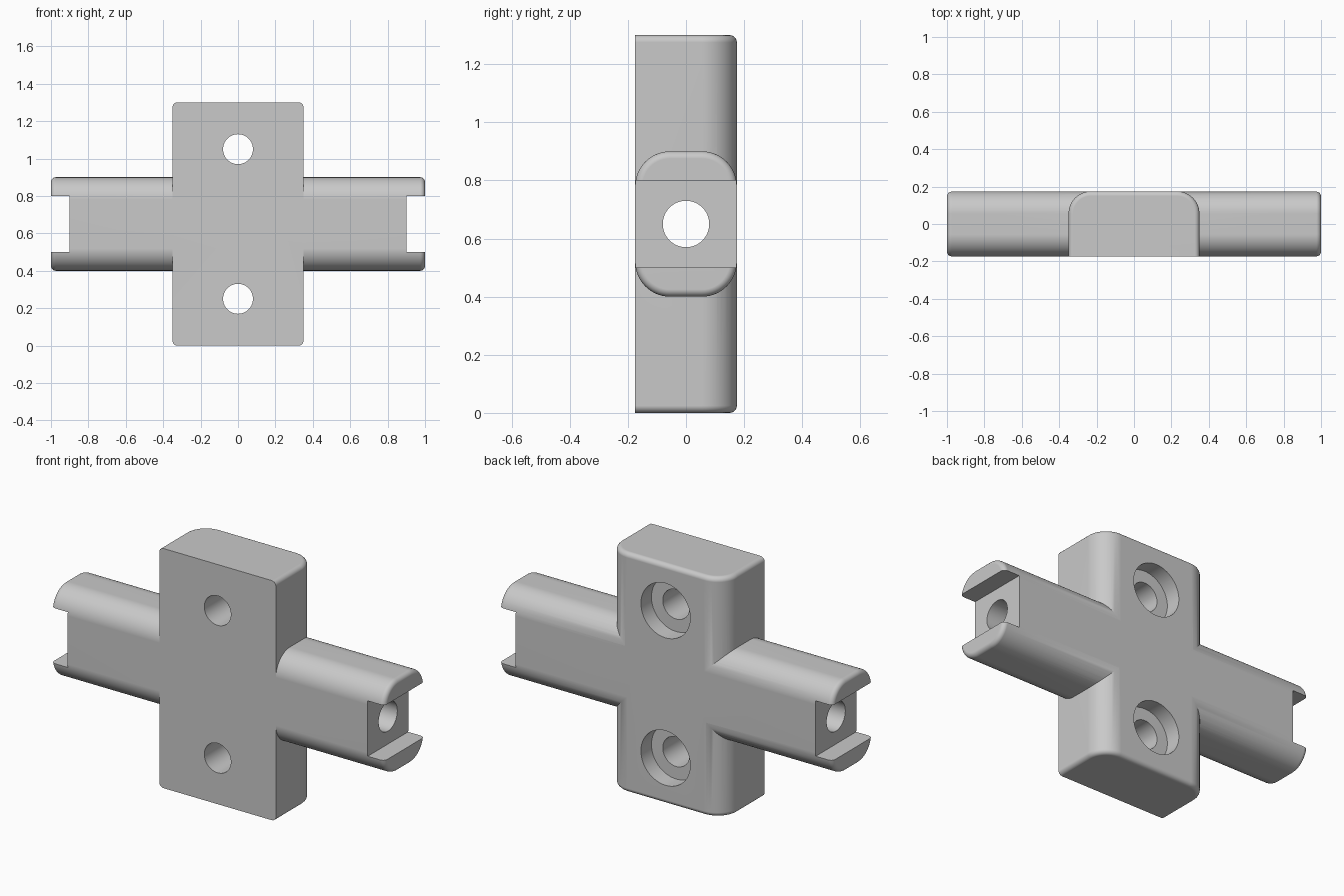
import bpy, bmesh, math
from mathutils import Matrix

if "Cube" in bpy.data.objects:
    bpy.data.objects.remove(bpy.data.objects["Cube"])

DEPTH = 0.175      # half thickness
ROUND = 0.12       # large edge rounding
FILLET = 0.025     # small end rounding
MID = 0.65         # height of the arm axis
BORE = 0.08        # radius of all through holes
GREY = (0.585, 0.585, 0.585, 1)

grey = bpy.data.materials.new("plain_grey")
grey.use_nodes = True
grey.diffuse_color = GREY
grey.node_tree.nodes["Principled BSDF"].inputs["Base Color"].default_value = GREY


def finish(bm, name):
    bmesh.ops.recalc_face_normals(bm, faces=bm.faces)
    mesh = bpy.data.meshes.new(name)
    bm.to_mesh(mesh)
    bm.free()
    obj = bpy.data.objects.new(name, mesh)
    mesh.materials.append(grey)
    bpy.context.collection.objects.link(obj)
    return obj


def bevel(bm, edges, radius, segments):
    bmesh.ops.bevel(bm, geom=edges, offset=radius, offset_type='OFFSET', segments=segments,
                    profile=0.5, affect='EDGES', clamp_overlap=False)


def box(name, size, centre, axis=None, keep_front=False):
    """Box rounded along one axis, with filleted ends; keep_front leaves the front edges sharp."""
    bm = bmesh.new()
    bmesh.ops.create_cube(bm, size=1)
    bmesh.ops.scale(bm, vec=size, verts=bm.verts)
    if axis is not None:
        half = size[axis] / 2

        def on_front(e):
            return keep_front and all(v.co.y < -DEPTH + 1e-4 for v in e.verts)

        def on_end(e):
            a, b = (v.co[axis] for v in e.verts)
            return abs(a - b) < 1e-5 and abs(abs(a) - half) < 1e-4

        bevel(bm, [e for e in bm.edges if not on_end(e) and not on_front(e)], ROUND, 14)
        bevel(bm, [e for e in bm.edges if on_end(e) and not on_front(e)], FILLET, 5)
    bmesh.ops.translate(bm, vec=centre, verts=bm.verts)
    return finish(bm, name)


def cylinder(name, radius, length, centre, turn_axis):
    bm = bmesh.new()
    bmesh.ops.create_cone(bm, cap_ends=True, segments=64, radius1=radius, radius2=radius, depth=length,
                          matrix=Matrix.Translation(centre) @ Matrix.Rotation(math.pi / 2, 4, turn_axis))
    return finish(bm, name)


def combine(target, tool, operation='DIFFERENCE'):
    bpy.context.view_layer.objects.active = target
    mod = target.modifiers.new("combine", 'BOOLEAN')
    mod.object, mod.operation, mod.solver = tool, operation, 'EXACT'
    bpy.ops.object.modifier_apply(modifier=mod.name)
    bpy.data.objects.remove(tool)


# Upright block with counterbored screw holes and clearance around the arm's bore
body = box("cross_bracket", (0.7, 2 * DEPTH, 1.3), (0, 0, MID), axis=2, keep_front=True)
for z in (MID - 0.4, MID + 0.4):
    combine(body, cylinder("screw_hole_cutter", BORE, 1, (0, 0, z), 'X'))
    combine(body, cylinder("counterbore_cutter", 0.148, 0.2, (0, DEPTH + 0.01, z), 'X'))
combine(body, cylinder("clearance_cutter", BORE + 0.03, 3, (0, 0, MID), 'Y'))

# Crossing arm with a slot at each end and a bore along its length
arm = box("arm", (2, 2 * DEPTH, 0.5), (0, 0, MID), axis=0)
combine(arm, cylinder("bore_cutter", BORE, 3, (0, 0, MID), 'Y'))
for side in (-1, 1):
    combine(arm, box("slot_cutter", (0.2, 1, 0.3), (side, 0, MID)))

combine(body, arm, 'UNION')

# Smooth rounds with crisp edges
bpy.ops.object.select_all(action='DESELECT')
body.select_set(True)
bpy.ops.object.shade_smooth_by_angle(angle=math.radians(30))
weighted = body.modifiers.new("even_shading", 'WEIGHTED_NORMAL')
weighted.keep_sharp = True
